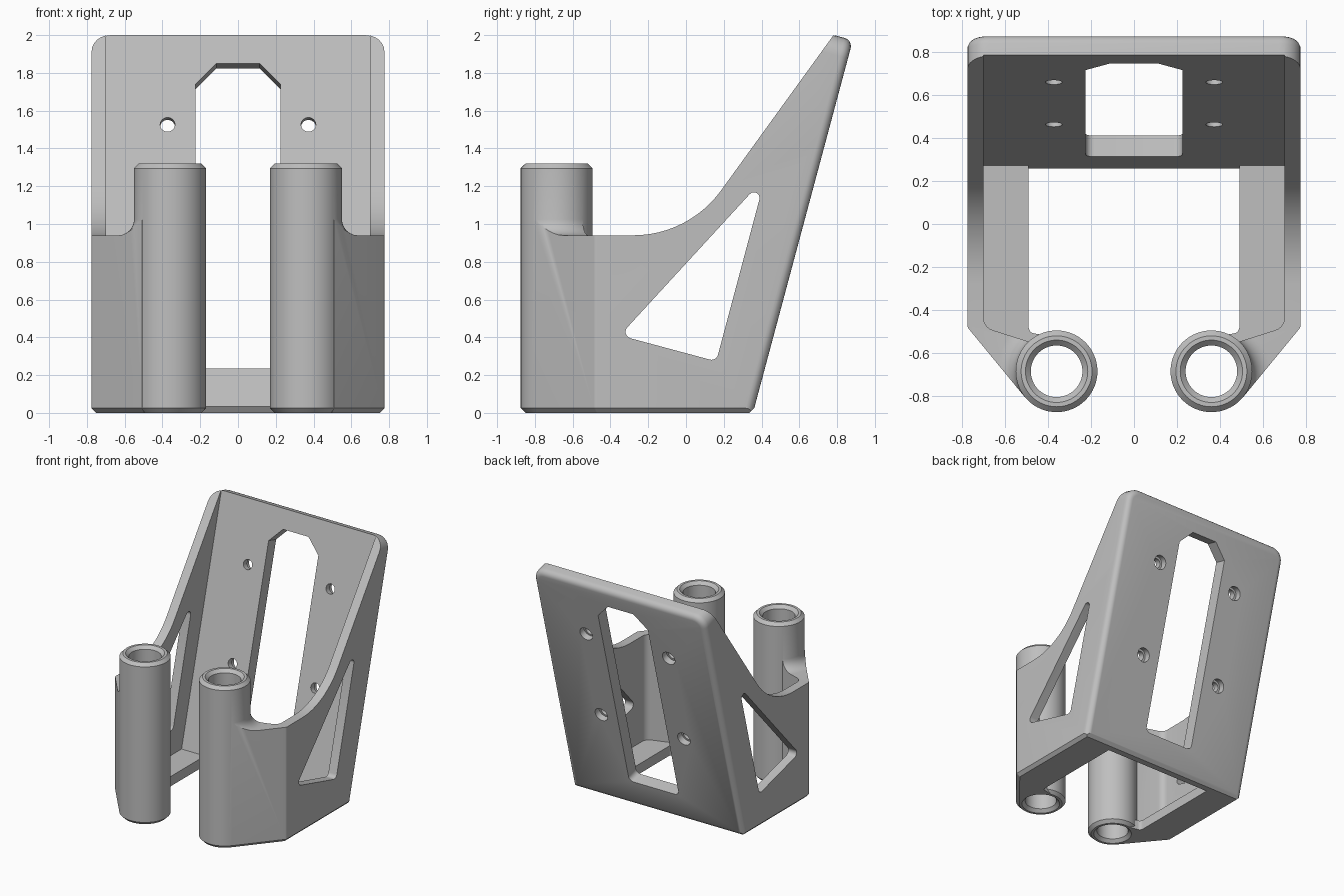
import bpy, bmesh, math
from mathutils import Matrix, Vector

cube = bpy.data.objects.get("Cube")
if cube:
    bpy.data.objects.remove(cube, do_unlink=True)

grey = bpy.data.materials.new("plain_grey")
grey.use_nodes = True
grey.diffuse_color = (0.52, 0.52, 0.52, 1)
grey.node_tree.nodes["Principled BSDF"].inputs["Base Color"].default_value = (0.52, 0.52, 0.52, 1)

# Frame of the leaning back plate: x across, y through it, z up its slope
TILT = Matrix.Translation((0, 0.25, 0)) @ Matrix.Rotation(math.radians(-15), 4, 'X')
LEAN = math.tan(math.radians(15))
PLATE = 0.101
TUBE_X, TUBE_Y, TUBE_R, TUBE_H = 0.36, -0.685, 0.19, 1.32


def finish(name, bm, matrix=None):
    bmesh.ops.recalc_face_normals(bm, faces=bm.faces)
    if matrix:
        bmesh.ops.transform(bm, matrix=matrix, verts=bm.verts)
    mesh = bpy.data.meshes.new(name)
    bm.to_mesh(mesh)
    bm.free()
    mesh.materials.append(grey)
    obj = bpy.data.objects.new(name, mesh)
    bpy.context.collection.objects.link(obj)
    return obj


def rounded(points, steps=6):
    """Replace each corner (a, b, radius) by an arc."""
    out = []
    for i, p in enumerate(points):
        c = Vector(p[:2])
        if len(p) < 3:
            out.append(c)
            continue
        u = (Vector(points[i - 1][:2]) - c).normalized()
        v = (Vector(points[(i + 1) % len(points)][:2]) - c).normalized()
        half = u.angle(v) / 2
        mid = c + (u + v).normalized() * p[2] / math.sin(half)
        reach = p[2] / math.tan(half)
        start, end = c + u * reach - mid, c + v * reach - mid
        sweep = start.angle(end)
        for k in range(steps + 1):
            t = k / steps
            out.append(mid + (start * math.sin((1 - t) * sweep)
                              + end * math.sin(t * sweep)) / math.sin(sweep))
    return out


def both_sides(points):
    return points + [(-p[0], *p[1:]) for p in reversed(points)]


def prism(name, points, axis, lo, hi, matrix=None, bevel_at=None, bevel=0, segments=1):
    """Extrude an outline along an axis, optionally bevelling one end rim."""
    place = {'X': lambda a, b, d: (d, a, b),
             'Y': lambda a, b, d: (a, d, b),
             'Z': lambda a, b, d: (a, b, d)}[axis]
    bm = bmesh.new()
    outline = rounded(points)
    rims = [[bm.verts.new(place(p[0], p[1], d)) for p in outline] for d in (lo, hi)]
    bm.faces.new(rims[0])
    bm.faces.new(rims[1])
    n = len(outline)
    for i in range(n):
        j = (i + 1) % n
        bm.faces.new((rims[0][i], rims[0][j], rims[1][j], rims[1][i]))
    bmesh.ops.recalc_face_normals(bm, faces=bm.faces)
    if bevel_at is not None:
        rim = set(rims[bevel_at])
        edges = [e for e in bm.edges if set(e.verts) <= rim]
        bmesh.ops.bevel(bm, geom=edges, offset=bevel, segments=segments,
                        profile=0.5, affect='EDGES')
    return finish(name, bm, matrix)


def lathe(name, profile, matrix, steps=64):
    """Spin a (radius, height) profile that starts and ends on the axis."""
    bm = bmesh.new()
    verts = [bm.verts.new((r, 0, z)) for r, z in profile]
    edges = [bm.edges.new(pair) for pair in zip(verts, verts[1:])]
    bmesh.ops.spin(bm, geom=verts + edges, cent=(0, 0, 0), axis=(0, 0, 1),
                   angle=math.tau, steps=steps)
    bmesh.ops.remove_doubles(bm, verts=bm.verts, dist=1e-5)
    bmesh.ops.dissolve_degenerate(bm, edges=bm.edges, dist=1e-5)
    return finish(name, bm, matrix)


def combine(target, tool, operation):
    mod = target.modifiers.new(operation.title(), 'BOOLEAN')
    mod.operation, mod.solver, mod.object = operation, 'EXACT', tool
    bpy.context.view_layer.objects.active = target
    bpy.ops.object.modifier_apply(modifier=mod.name)
    bpy.data.objects.remove(tool, do_unlink=True)


# Side silhouette: flat arm, curved sweep, straight brace up to the plate top
sweep = [(-0.28 + 0.575 * math.sin(a), 1.515 - 0.575 * math.cos(a))
         for a in (math.radians(54) * k / 12 for k in range(13))]
body = prism("bracket_body", [(-0.95, 0), (0.335, 0), (1.5, 1.165), (1.5, 2.5), (1.143, 2.5)]
             + sweep[::-1] + [(-0.95, 0.94)], 'X', -1, 1)

# Fillet rising from the arm tops to the tubes
fillet = [(0.275 + 0.085 * math.cos(a), 1.025 + 0.085 * math.sin(a))
          for a in (math.radians(270 - 15 * k) for k in range(7))]
for s in (-1, 1):
    collar = lathe("tube_fillet", [(0, 0.9), (0.275, 0.9)] + fillet + [(0, 1.025)],
                   Matrix.Translation((s * TUBE_X, TUBE_Y, 0)))
    combine(body, collar, 'UNION')

# Trim to the rounded plate outline and to the plan with angled front corners
combine(body, prism("plate_outline", both_sides([(0.775, -1), (0.775, 2.07, 0.1)]),
                    'Y', -3, PLATE, TILT, 1, 0.045, 5), 'INTERSECT')
combine(body, prism("plan_outline", both_sides([(0.507, -0.806), (0.775, -0.48, 0.03), (0.775, 2)]),
                    'Z', 0, 3, None, 0, 0.025), 'INTERSECT')

# Hollow between the arms, above the floor flanges
cavity = prism("cavity", [(-2, 0.08), (0.25 + 0.08 * LEAN, 0.08),
                          (0.25 + 3 * LEAN, 3), (-2, 3)], 'X', -1, 1)
combine(cavity, prism("cavity_plan", both_sides(
    [(0.36, -2), (0.36, -0.59), (0.48, -0.55), (0.70, -0.48, 0.06), (0.70, 2)]),
    'Z', -1, 4), 'INTERSECT')
combine(body, cavity, 'DIFFERENCE')

# Opening in the floor between the flanges
opening = prism("floor_opening", [(-2, -0.1), (0.35, -0.1), (0.259, 0.035),
                                  (0.25 + 0.3 * LEAN, 0.3), (-2, 0.3)], 'X', -1, 1)
combine(opening, prism("opening_plan", both_sides(
    [(0.36, -2), (0.36, -0.53), (0.44, -0.513), (0.49, -0.505, 0.03), (0.49, 2)]),
    'Z', -1, 1), 'INTERSECT')
combine(body, opening, 'DIFFERENCE')

# Triangular side windows
combine(body, prism("side_window", [(-0.35, 0.41, 0.035), (0.16, 0.273, 0.035),
                                    (0.42, 1.248, 0.03)], 'X', -2, 2), 'DIFFERENCE')

# Tall slot in the plate with chamfered top corners
combine(body, prism("plate_slot", both_sides([(0.225, 0.243, 0.04), (0.225, 1.80), (0.115, 1.915)]),
                    'Y', -0.1, 0.3, TILT), 'DIFFERENCE')

# Four counterbored screw holes
for s in (-1, 1):
    for up in (0.82, 1.58):
        hole = lathe("screw_hole", [(0, -0.1), (0.039, -0.1), (0.039, 0.05),
                                    (0.056, 0.05), (0.056, 0.2), (0, 0.2)],
                     TILT @ Matrix.Translation((s * 0.373, 0, up))
                     @ Matrix.Rotation(-math.pi / 2, 4, 'X'), 32)
        combine(body, hole, 'DIFFERENCE')

# Front tubes with chamfered rims and through bores
C = 0.025
for s in (-1, 1):
    at = Matrix.Translation((s * TUBE_X, TUBE_Y, 0))
    tube = lathe("front_tube", [(0, 0), (TUBE_R - C, 0), (TUBE_R, C), (TUBE_R, TUBE_H - C),
                                (TUBE_R - C, TUBE_H), (0, TUBE_H)], at)
    combine(body, tube, 'UNION')
    bore = lathe("tube_bore", [(0, -C), (0.17, -C), (0.12, C), (0.12, TUBE_H - C),
                               (0.17, TUBE_H + C), (0, TUBE_H + C)], at)
    combine(body, bore, 'DIFFERENCE')

# Smooth shading with crisp edges
bpy.ops.object.select_all(action='DESELECT')
body.select_set(True)
bpy.context.view_layer.objects.active = body
bpy.ops.object.shade_smooth_by_angle(angle=math.radians(30))
